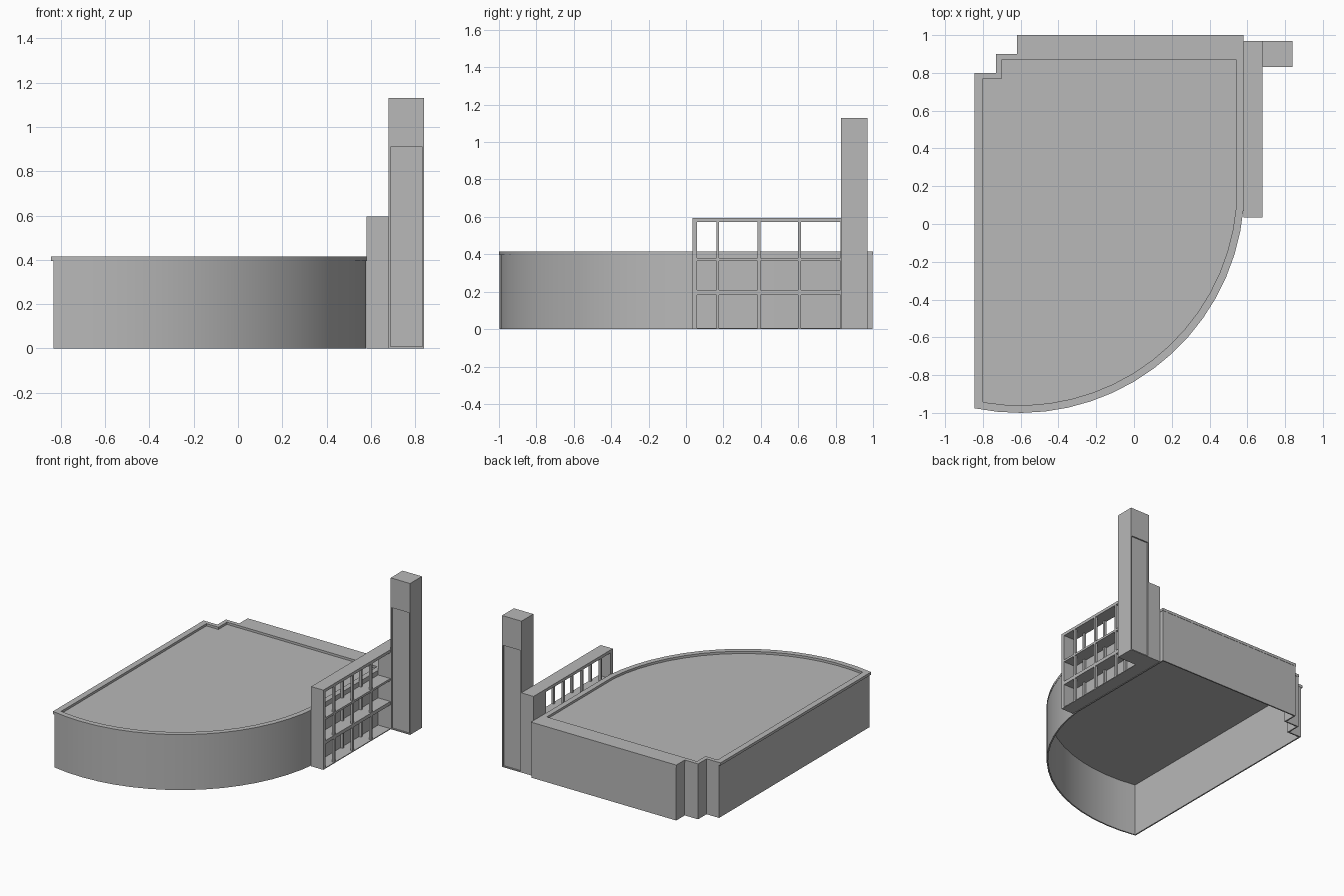
import bpy, bmesh, math

old = bpy.data.objects.get("Cube")
if old:
    bpy.data.objects.remove(old, do_unlink=True)

grey = bpy.data.materials.new("plain grey")
grey.use_nodes = True
colour = (0.48, 0.48, 0.48, 1)
grey.diffuse_color = colour
grey.node_tree.nodes["Principled BSDF"].inputs["Base Color"].default_value = colour


def finish(bm, name):
    bmesh.ops.recalc_face_normals(bm, faces=bm.faces)
    mesh = bpy.data.meshes.new(name)
    bm.to_mesh(mesh)
    bm.free()
    mesh.materials.append(grey)
    obj = bpy.data.objects.new(name, mesh)
    bpy.context.collection.objects.link(obj)
    return obj


def add_box(bm, xs, ys, zs):
    verts = bmesh.ops.create_cube(bm, size=1)["verts"]
    for v in verts:
        for i, (lo, hi) in enumerate((xs, ys, zs)):
            v.co[i] = lo if v.co[i] < 0 else hi


def box(name, xs, ys, zs):
    bm = bmesh.new()
    add_box(bm, xs, ys, zs)
    return finish(bm, name)


# Plan outline: round front arc, then stepped back corner
CX, CY, SEGMENTS = -0.605, 0.19, 16


def outline(radius, left, right, steps):
    a0 = -math.acos((right - CX) / radius)
    a1 = -math.acos((left - CX) / radius)
    arc = []
    for i in range(SEGMENTS + 1):
        a = a0 + (a1 - a0) * i / SEGMENTS
        arc.append((CX + radius * math.cos(a), CY + radius * math.sin(a)))
    return arc + steps


def stepped(left, right, d):
    return [(left, 0.8 - d), (-0.73 + d, 0.8 - d), (-0.73 + d, 0.9 - d),
            (-0.62 + d, 0.9 - d), (-0.62 + d, 1 - d), (right, 1 - d)]


def smooth(obj):
    obj.data.shade_smooth()
    obj.data.set_sharp_from_angle(angle=math.radians(30))


def ring(name, outer, inner, z0, z1):
    bm = bmesh.new()
    loops = [[bm.verts.new((x, y, z)) for x, y in pts]
             for pts, z in ((outer, z0), (outer, z1), (inner, z1), (inner, z0))]
    n = len(outer)
    for k in range(4):
        a, b = loops[k], loops[(k + 1) % 4]
        for i in range(n):
            j = (i + 1) % n
            bm.faces.new((a[i], a[j], b[j], b[i]))
    smooth(finish(bm, name))


def slab(name, pts, z0, z1):
    bm = bmesh.new()
    face = bm.faces.new([bm.verts.new((x, y, z0)) for x, y in pts])
    new = bmesh.ops.extrude_face_region(bm, geom=[face])["geom"]
    bmesh.ops.translate(bm, vec=(0, 0, z1 - z0),
                        verts=[g for g in new if isinstance(g, bmesh.types.BMVert)])
    smooth(finish(bm, name))


# Hollow building shell, open underneath
ring("outer_wall",
     outline(1.188, -0.832, 0.577, stepped(-0.832, 0.577, 0.002)),
     outline(1.178, -0.822, 0.567, stepped(-0.822, 0.567, 0.012)), 0, 0.405)

# Parapet with a slight overhang around the sunken roof
roof_edge = outline(1.15, -0.8, 0.54, [(-0.8, 0.77), (-0.7, 0.77), (-0.7, 0.87),
                                       (-0.65, 0.87), (-0.58, 0.87), (0.54, 0.87)])
ring("parapet", outline(1.19, -0.845, 0.58, stepped(-0.845, 0.58, 0)),
     roof_edge, 0.395, 0.415)
slab("roof", roof_edge, 0.39, 0.398)

# Side frame: end walls, shelves and paired posts
FRAME_X = (0.58, 0.68)
box("frame_front_end", FRAME_X, (0.035, 0.06), (0, 0.595))
box("frame_back_end", FRAME_X, (0.825, 0.97), (0, 0.595))
for name, z0, z1 in (("frame_floor", 0, 0.006), ("frame_lower_shelf", 0.183, 0.209),
                     ("frame_middle_shelf", 0.364, 0.38), ("frame_top", 0.573, 0.595)):
    box(name, FRAME_X, (0.06, 0.825), (z0, z1))

bm = bmesh.new()
for y in (0.162, 0.382, 0.6):
    for x in (0.58, 0.662):
        add_box(bm, (x, x + 0.018), (y, y + 0.015), (0.003, 0.58))
finish(bm, "frame_posts")

# Tower with recessed panels front and back
bm = bmesh.new()
add_box(bm, (0.68, 0.84), (0.83, 0.97), (0, 1.13))
bmesh.ops.bisect_plane(bm, geom=bm.verts[:] + bm.edges[:] + bm.faces[:],
                       plane_co=(0, 0, 0.917), plane_no=(0, 0, 1))
bm.normal_update()
panels = [f for f in bm.faces
          if abs(f.normal.y) > 0.9 and f.calc_center_median().z < 0.9]
bmesh.ops.inset_individual(bm, faces=panels, thickness=0.011)
for f in panels:
    inward = 0.01 if f.calc_center_median().y < 0.9 else -0.01
    edges = bmesh.ops.extrude_discrete_faces(bm, faces=[f])["faces"]
    rim = list(edges[0].verts)
    bmesh.ops.translate(bm, verts=rim, vec=(0, inward, 0))
finish(bm, "tower")
